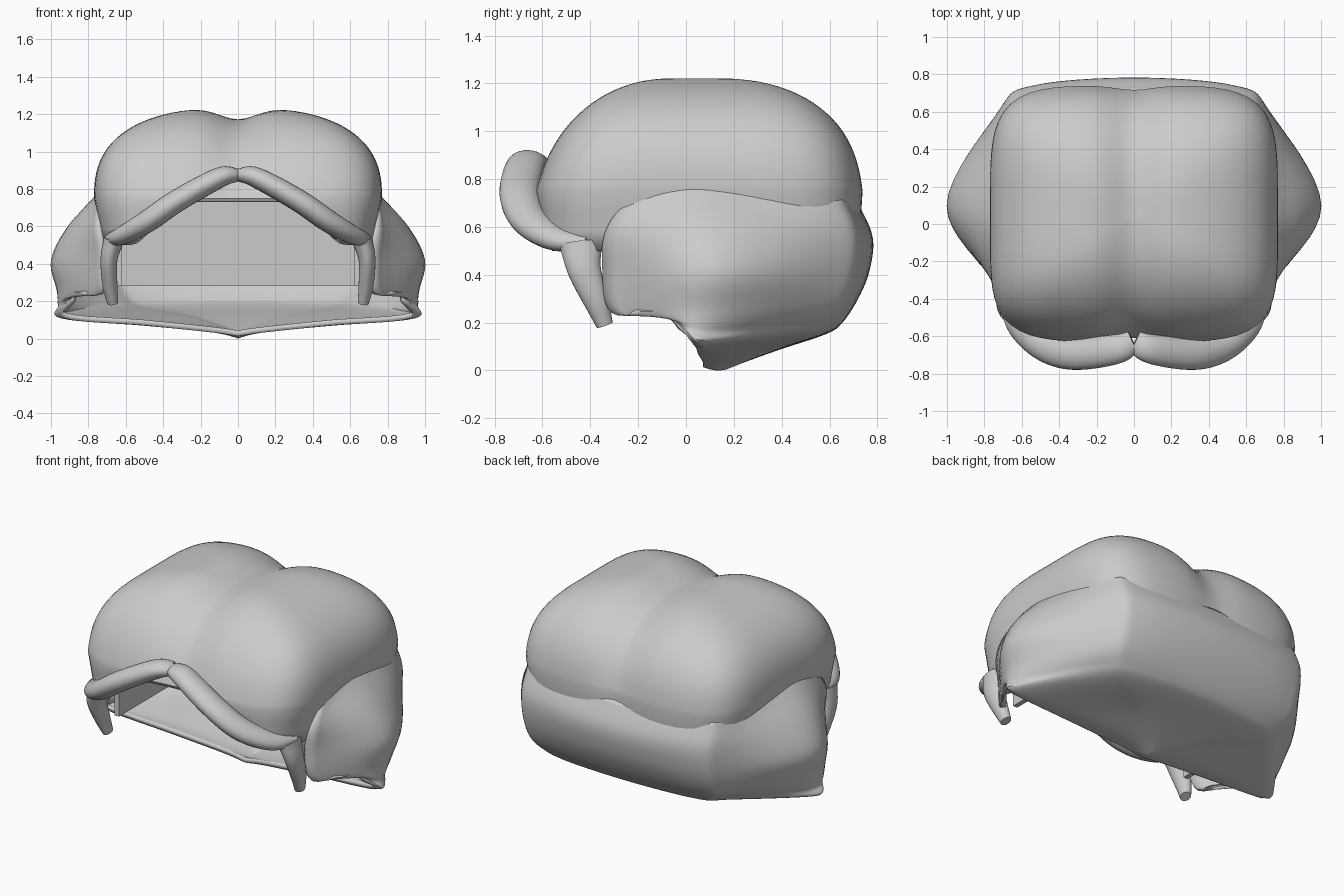
import bpy, bmesh, math
from mathutils import Vector

cube = bpy.data.objects.get("Cube")
if cube:
    bpy.data.objects.remove(cube, do_unlink=True)

grey = bpy.data.materials.new("plain_grey")
grey.use_nodes = True
colour = (0.6, 0.6, 0.6, 1)
grey.diffuse_color = colour
grey.node_tree.nodes["Principled BSDF"].inputs["Base Color"].default_value = colour


def finish(name, bm, thickness=0.0, outward=False):
    """Turn a bmesh into a smooth object, optionally given a wall thickness."""
    bmesh.ops.remove_doubles(bm, verts=bm.verts, dist=0.0005)
    if outward:
        bmesh.ops.recalc_face_normals(bm, faces=bm.faces)
    mesh = bpy.data.meshes.new(name)
    bm.to_mesh(mesh)
    bm.free()
    obj = bpy.data.objects.new(name, mesh)
    bpy.context.collection.objects.link(obj)
    mesh.materials.append(grey)
    if thickness:
        wall = obj.modifiers.new("wall", "SOLIDIFY")
        wall.thickness = thickness
        wall.offset = -1
    bpy.ops.object.select_all(action="DESELECT")
    obj.select_set(True)
    bpy.context.view_layer.objects.active = obj
    bpy.ops.object.shade_smooth_by_angle(angle=math.radians(45))


def grid(rows, closed=False, caps=False):
    """Skin a list of equally long rows of points."""
    bm = bmesh.new()
    v = [[bm.verts.new(p) for p in row] for row in rows]
    n = len(rows[0])
    for a, b in zip(v, v[1:]):
        for j in range(n if closed else n - 1):
            k = (j + 1) % n
            bm.faces.new((a[j], b[j], b[k], a[k]))
    if caps:
        bm.faces.new(v[0])
        bm.faces.new(v[-1])
    return bm


def spline(points, steps):
    """Smooth curve passing through every point."""
    p = [Vector(q) for q in points]
    p = [2 * p[0] - p[1]] + p + [2 * p[-1] - p[-2]]
    out = []
    for a, b, c, d in zip(p, p[1:], p[2:], p[3:]):
        for s in range(steps):
            t = s / steps
            out.append(b + (c - a) * t / 2 + (a - 2.5 * b + 2 * c - d / 2) * t * t
                       + (1.5 * (b - c) + (d - a) / 2) * t ** 3)
    return out + [p[-2]]


def squircle(angle, power):
    c, s = math.cos(angle), math.sin(angle)
    r = (abs(c) ** power + abs(s) ** power) ** (-1 / power)
    return c * r, s * r


# Crown: rounded cap with a centre parting and a skirt that arches at the front
def crown_point(rho, height, angle):
    x, y = squircle(angle, 4.6)
    x *= 0.77 * rho
    y *= rho * (0.71 * (1 - 0.08 * height) if y > 0 else 0.66 * (1 - 0.2 * height))
    dent = 1 - 0.13 * math.exp(-(x / 0.14) ** 2) * (0.25 + 0.75 * height)
    return Vector((x, 0.03 + y * dent, 0.75 + 0.485 * height * dent))


SEGMENTS, RINGS = 96, 28
angles = [math.tau * i / SEGMENTS for i in range(SEGMENTS)]
crown_rows = []
for i in range(RINGS + 1):
    rho, height = squircle(math.pi / 2 * (1 - i / RINGS), 2.55)
    crown_rows.append([crown_point(rho, height, a) for a in angles])
rim = crown_rows[-1]
for t in (0.33, 0.66, 1):
    row = []
    for p in rim:
        arch = min(1, max(0, (0.6 - abs(p.x)) / 0.3)) if p.y < 0 else 0
        bottom = 0.5 + 0.23 * arch
        row.append(Vector((p.x * (1 - 0.06 * t), p.y * (1 - 0.02 * t),
                           p.z + (bottom - p.z) * t)))
    crown_rows.append(row)
finish("crown", grid(crown_rows, closed=True), 0.08)

# Lower shell: rows from the top edge to the floor (front end, side, corner, back)
shell_rows = [
    ((.745, -.19, .77), (.745, .1, .78), (.69, .57, .73), (0, .715, .71)),
    ((.75, -.33, .60), (.91, .1, .60), (.715, .61, .58), (0, .78, .56)),
    ((.72, -.35, .42), (1.0, .1, .42), (.715, .61, .42), (0, .768, .42)),
    ((.74, -.31, .24), (.97, .08, .26), (.70, .57, .28), (0, .72, .30)),
    ((.87, -.09, .23), (.955, .08, .17), (.67, .51, .20), (0, .65, .195)),
    ((.93, .03, .11), (.92, .1, .11), (.60, .44, .14), (0, .58, .15)),
    ((.5, .05, .07), (.48, .14, .07), (.3, .32, .09), (0, .4, .09)),
    ((.16, .07, .035), (.15, .13, .035), (.1, .2, .035), (0, .26, .04)),
    ((0, .07, .015), (0, .1, .005), (0, .13, 0), (0, .17, .005)),
]
full_rows = []
for front, side, corner, back in shell_rows:
    c, b = Vector(corner), Vector(back)
    shoulder = Vector((c.x * 0.75, c.y + 0.75 * (b.y - c.y), (c.z + b.z) / 2))
    half = [Vector(front), Vector(side), c, shoulder]
    mirrored = [Vector((-p.x, p.y, p.z)) for p in reversed(half)]
    full_rows.append(spline(half + [b] + mirrored, 8))
columns = [spline(col, 6) for col in zip(*full_rows)]
finish("lower_shell", grid(list(zip(*columns))), 0.03)


# Swept strands, mirrored left and right
def strand(name, path, radii, sign):
    points = spline([(x * sign, y, z) for x, y, z in path], 6)
    sizes = spline([(a, b, 0) for a, b in radii], 6)
    rows = []
    for i, p in enumerate(points):
        t = (points[min(i + 1, len(points) - 1)] - points[max(i - 1, 0)]).normalized()
        depth = (Vector((0, 1, 0)) - t * t.y).normalized()
        across = t.cross(depth)
        a, b = sizes[i].x, sizes[i].y
        rows.append([p + depth * a * math.cos(q) + across * b * math.sin(q)
                     for q in angles[::4]])
    finish(name, grid(rows, closed=True, caps=True), outward=True)


fringe_path = [(.005, -.63, .875), (.1, -.67, .86), (.32, -.695, .74),
               (.48, -.655, .63), (.61, -.545, .555), (.68, -.41, .53)]
fringe_radii = [(.06, .035), (.08, .055), (.085, .06), (.08, .06), (.07, .05), (.04, .035)]
lock_path = [(.665, -.44, .53), (.69, -.425, .42), (.685, -.375, .29), (.67, -.34, .19)]
lock_radii = [(.09, .055), (.07, .045), (.053, .04), (.035, .03)]
for label, sign in (("left", 1), ("right", -1)):
    strand(label + "_fringe", fringe_path, fringe_radii, sign)
    strand(label + "_side_lock", lock_path, lock_radii, sign)


# Inner lining: roof, back wall and side walls of the hollow
def slab(name, low, high):
    bm = bmesh.new()
    bmesh.ops.create_cube(bm, size=1)
    lo, hi = Vector(low), Vector(high)
    for v in bm.verts:
        v.co = Vector([lo[i] + (v.co[i] + 0.5) * (hi[i] - lo[i]) for i in range(3)])
    finish(name, bm)


slab("inner_roof", (-.58, -.55, .73), (.58, .55, .76))
slab("inner_back", (-.64, .53, .28), (.64, .56, .75))
for label, sign in (("left", 1), ("right", -1)):
    x = sorted((.62 * sign, .65 * sign))
    slab(label + "_inner_wall", (x[0], -.3, .28), (x[1], .55, .75))
